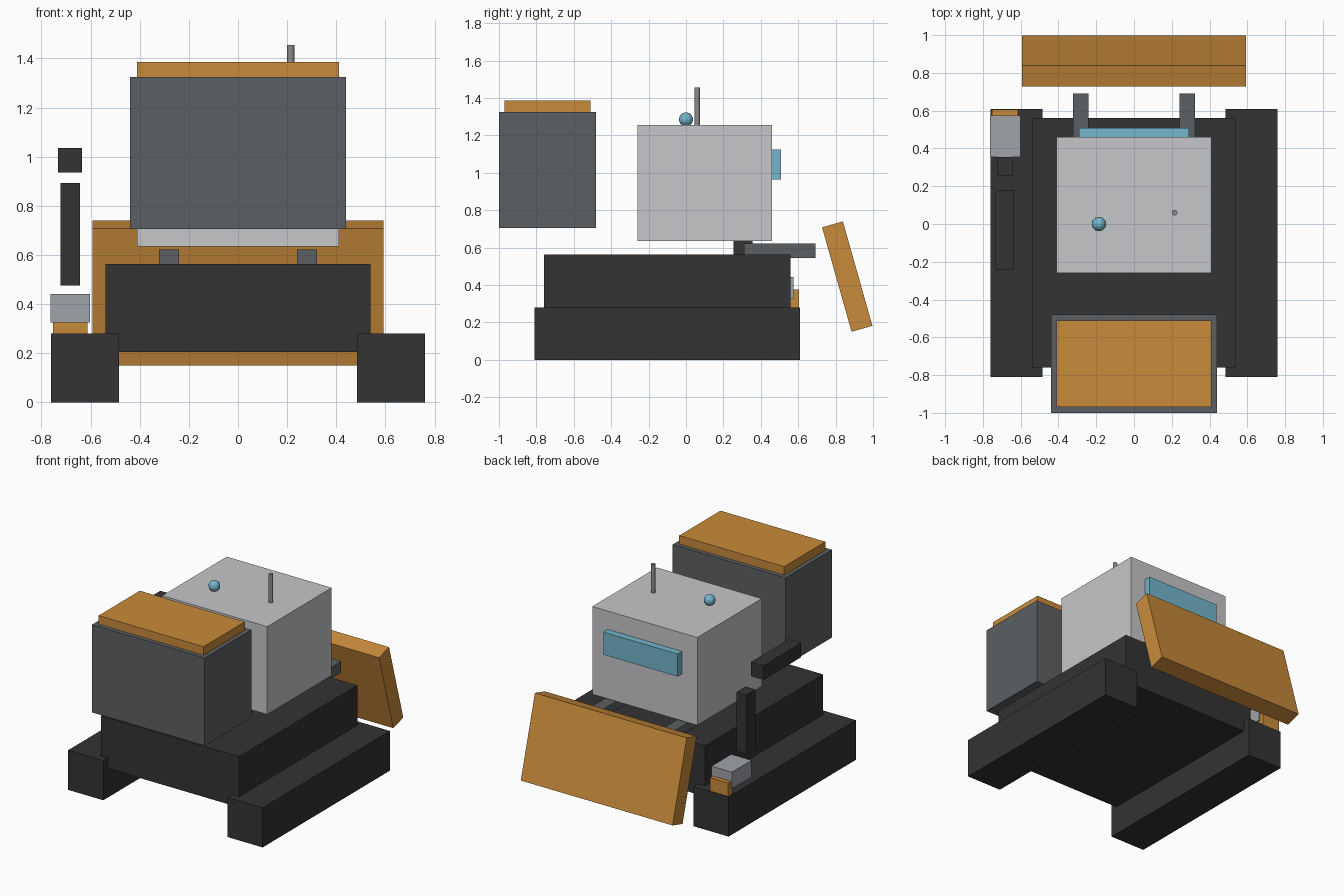
import bpy
import math

cube = bpy.data.objects.get("Cube")
if cube:
    bpy.data.objects.remove(cube, do_unlink=True)


def srgb(r, g, b):
    return tuple((c / 255 / 12.92) if c < 11 else ((c / 255 + 0.055) / 1.055) ** 2.4
                 for c in (r, g, b)) + (1.0,)


def material(name, *rgb):
    mat = bpy.data.materials.new(name)
    mat.use_nodes = True
    mat.diffuse_color = srgb(*rgb)
    mat.node_tree.nodes["Principled BSDF"].inputs["Base Color"].default_value = srgb(*rgb)
    return mat


black = material("track black", 51, 51, 51)
light = material("body light grey", 198, 199, 201)
slate = material("slate grey", 92, 96, 98)
orange = material("safety orange", 201, 139, 58)
blue = material("lens blue", 116, 182, 204)
steel = material("hand grey", 160, 163, 169)
rod = material("antenna grey", 140, 141, 143)


def finish(name, mat):
    obj = bpy.context.object
    obj.name = name
    obj.data.materials.append(mat)
    return obj


def box(name, mat, x, y, z, tilt=0.0):
    """Box from (low, high) spans on each axis, tilted about x by degrees."""
    spans = (x, y, z)
    bpy.ops.mesh.primitive_cube_add(size=1, location=[(a + b) / 2 for a, b in spans])
    obj = finish(name, mat)
    obj.scale = [b - a for a, b in spans]
    obj.rotation_euler.x = math.radians(tilt)
    return obj


# Tracks and chassis
for side, s in (("left", 1), ("right", -1)):
    box(side + "_track", black, sorted((s * 0.485, s * 0.76)), (-0.81, 0.61), (0, 0.28))
    box(side + "_blade_arm", slate, sorted((s * 0.24, s * 0.322)), (0.31, 0.692), (0.545, 0.623))
box("chassis", black, (-0.54, 0.54), (-0.76, 0.56), (0.205, 0.563))

# Tilted pushing blade
box("blade", orange, (-0.593, 0.593), (0.804, 0.92), (0.155, 0.735), tilt=15.8)

# Cab with window, beacon and antenna
box("cab", light, (-0.41, 0.41), (-0.26, 0.46), (0.635, 1.255))
box("window", blue, (-0.29, 0.29), (0.46, 0.508), (0.965, 1.125))
bpy.ops.mesh.primitive_uv_sphere_add(segments=12, ring_count=8, radius=0.038,
                                     location=(-0.185, 0, 1.285))
finish("beacon", blue)
bpy.ops.mesh.primitive_cylinder_add(vertices=12, radius=0.015, depth=0.2,
                                    location=(0.215, 0.06, 1.355))
finish("antenna", rod)

# Storage bin and lid
box("bin", slate, (-0.44, 0.44), (-1, -0.48), (0.705, 1.325))
box("bin_lid", orange, (-0.41, 0.41), (-0.97, -0.51), (1.325, 1.385))

# Side manipulator arm
box("upper_arm", black, (-0.732, -0.634), (-0.24, 0.18), (0.935, 1.035))
box("forearm", black, (-0.722, -0.643), (0.255, 0.355), (0.475, 0.893))
box("hand", steel, (-0.762, -0.602), (0.355, 0.575), (0.325, 0.442))
box("gripper", orange, (-0.753, -0.613), (0.555, 0.605), (0.28, 0.375))
